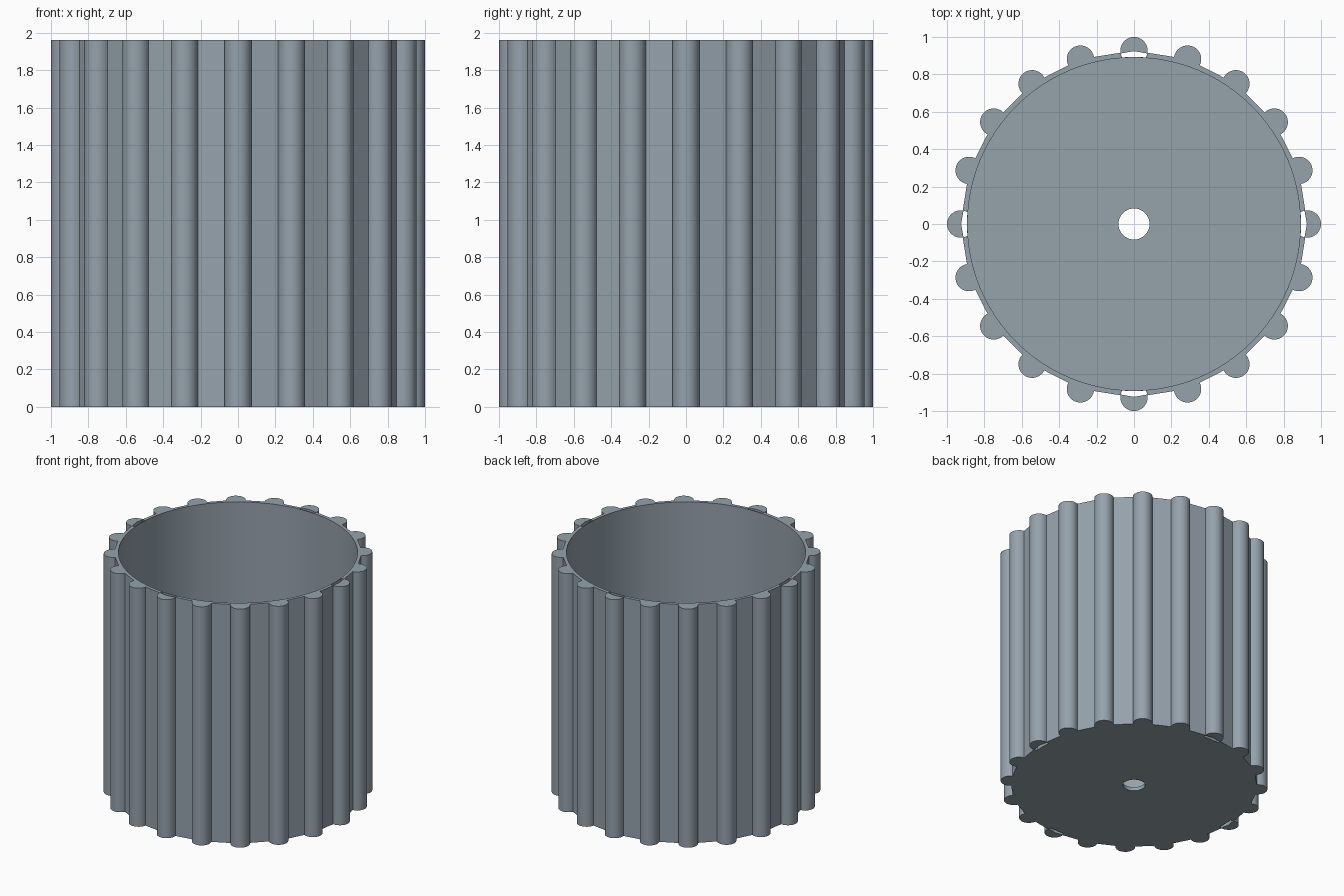
import bpy, bmesh, math
from math import sin, cos, radians, acos, atan2

if "Cube" in bpy.data.objects:
    bpy.data.objects.remove(bpy.data.objects["Cube"])

HEIGHT, FLOOR = 1.96, 0.03
RIB_R = 0.073                # rib radius
RING_R = 1.0 - RIB_R         # rib centres = corners of the 20-sided wall
INNER_R, HOLE_R, SLOT_R = 0.89, 0.083, 0.893
RIBS = 20


def circle(radius, n):
    return [(radius * cos(math.tau * i / n), radius * sin(math.tau * i / n)) for i in range(n)]


def rib_point(angle, t):
    """Point on the rim of the rib at the given angle, t measured from outward."""
    return (RING_R * cos(angle) + RIB_R * cos(angle + t),
            RING_R * sin(angle) + RIB_R * sin(angle + t))


def ribbed_outline():
    half = radians(90 + 180 / RIBS)
    return [rib_point(math.tau * k / RIBS, -half + 2 * half * i / 18)
            for k in range(RIBS) for i in range(19)]


def slot_outline(angle):
    """Hollow left between the inner lining, the outer wall and the rib."""
    t0 = radians(102)
    t1 = acos((SLOT_R ** 2 - RING_R ** 2 - RIB_R ** 2) / (2 * RING_R * RIB_R))
    x, y = rib_point(0, t1)
    phi = atan2(y, x)
    tip = RING_R - 0.003
    pts = [(tip * cos(angle), tip * sin(angle))]
    pts += [rib_point(angle, t0 + (t1 - t0) * i / 3) for i in range(4)]
    pts += [(SLOT_R * cos(angle + phi * s), SLOT_R * sin(angle + phi * s))
            for s in (0.5, 0, -0.5)]
    pts += [rib_point(angle, -t1 + (t1 - t0) * i / 3) for i in range(4)]
    return pts


bm = bmesh.new()


def loop(points, z):
    verts = [bm.verts.new((x, y, z)) for x, y in points]
    edges = [bm.edges.new((verts[i - 1], verts[i])) for i in range(len(verts))]
    return verts, edges


def side(a, b):
    for i in range(len(a[0])):
        bm.faces.new((a[0][i - 1], a[0][i], b[0][i], b[0][i - 1]))


def cap(*loops):
    bmesh.ops.triangle_fill(bm, use_beauty=True, use_dissolve=False,
                            edges=[e for lp in loops for e in lp[1]])


outer, inner, hole = ribbed_outline(), circle(INNER_R, 96), circle(HOLE_R, 40)
slots = [slot_outline(math.tau * k / 4) for k in range(4)]

# Edge loops at the base, floor and rim
outer_lo, outer_hi = loop(outer, 0), loop(outer, HEIGHT)
inner_lo, inner_hi = loop(inner, FLOOR), loop(inner, HEIGHT)
hole_lo, hole_hi = loop(hole, 0), loop(hole, FLOOR)
slots_lo = [loop(s, 0) for s in slots]
slots_hi = [loop(s, HEIGHT) for s in slots]

# Flat rim, underside and inside floor
cap(outer_hi, inner_hi, *slots_hi)
cap(outer_lo, hole_lo, *slots_lo)
cap(inner_lo, hole_hi)

# Ribbed outside, lining, drain hole and four slots
side(outer_lo, outer_hi)
side(inner_lo, inner_hi)
side(hole_lo, hole_hi)
for lo, hi in zip(slots_lo, slots_hi):
    side(lo, hi)
bmesh.ops.recalc_face_normals(bm, faces=bm.faces[:])

mesh = bpy.data.meshes.new("ribbed_pot")
bm.to_mesh(mesh)
bm.free()
pot = bpy.data.objects.new("ribbed_pot", mesh)
bpy.context.collection.objects.link(pot)

# Single blue-grey colour
grey = bpy.data.materials.new("blue_grey")
grey.diffuse_color = (0.30, 0.36, 0.41, 1)
grey.use_nodes = True
grey.node_tree.nodes["Principled BSDF"].inputs["Base Color"].default_value = grey.diffuse_color
mesh.materials.append(grey)

bpy.context.view_layer.objects.active = pot
pot.select_set(True)
bpy.ops.object.shade_smooth_by_angle(angle=radians(15))
